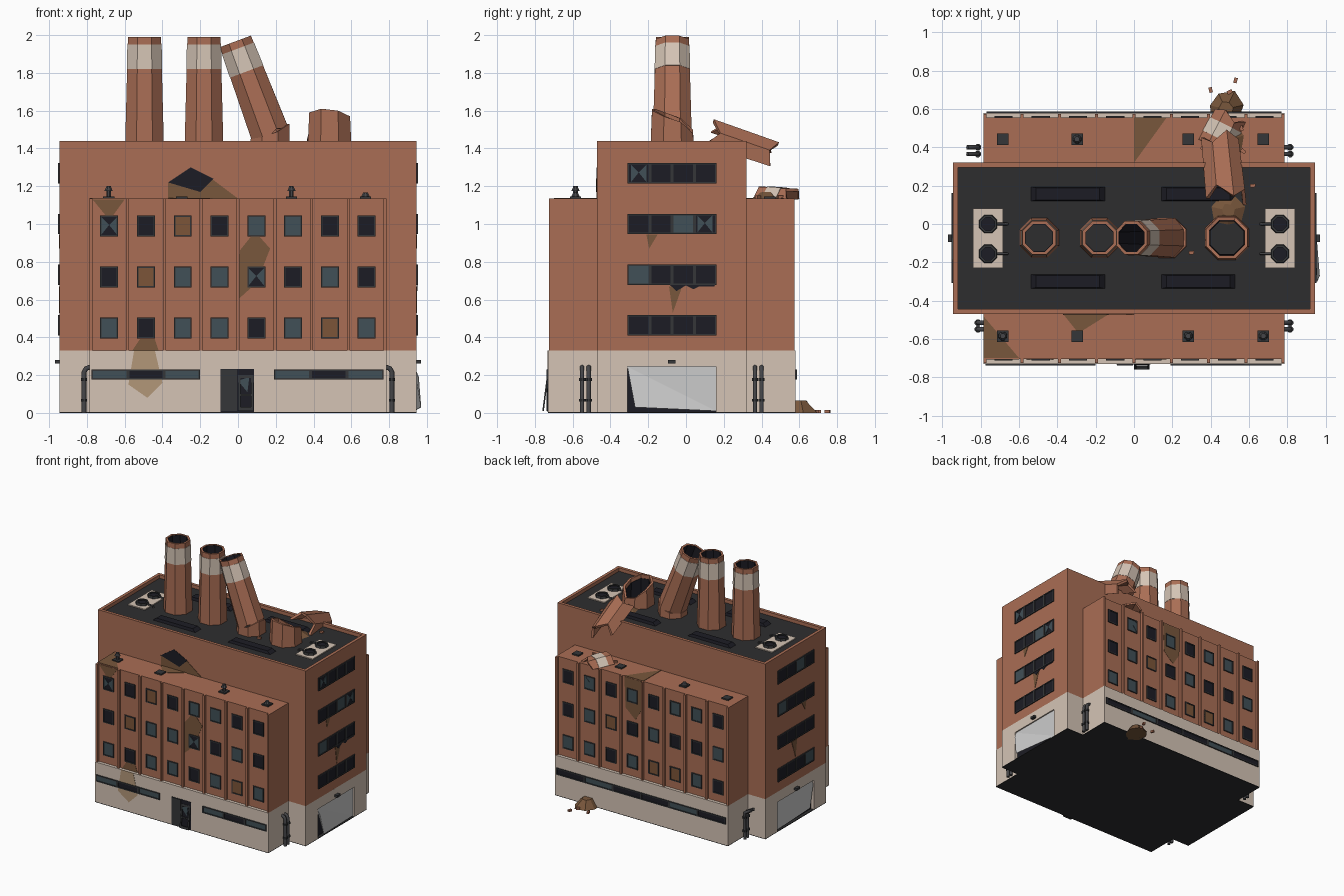
import bpy, bmesh, math, random
from mathutils import Vector, Matrix

if "Cube" in bpy.data.objects:
    bpy.data.objects.remove(bpy.data.objects["Cube"])

random.seed(4)
COL = dict(brick=(.40, .155, .09), cream=(.66, .55, .46), roof=(.027, .027, .028), frame=(.035, .037, .04),
           dark=(.012, .012, .018), glass=(.053, .08, .095), board=(.20, .09, .04), stain=(.19, .095, .045),
           tan=(.45, .31, .19), metal=(.06, .06, .065))
MAT = {}
for k, c in COL.items():
    MAT[k] = bpy.data.materials.new(k)
    MAT[k].diffuse_color = (*c, 1)
PARTS = {}


def part(name, mat):
    return PARTS.setdefault(name, (bmesh.new(), mat))[0]


def box(name, mat, x0, x1, y0, y1, z0, z1, rot=None):
    c = Vector((x0 + x1, y0 + y1, z0 + z1)) / 2
    s = Matrix.Diagonal((abs(x1 - x0), abs(y1 - y0), abs(z1 - z0), 1))
    bmesh.ops.create_cube(part(name, mat), size=1, matrix=Matrix.Translation(c) @ (rot or Matrix()) @ s)


# wall mappings: (u along wall, v up, d outwards) -> world
WALL = dict(front=lambda u, v, d: (u, -.705 - d, v), back=lambda u, v, d: (u, .555 + d, v),
            right=lambda u, v, d: (.945 + d, u, v), left=lambda u, v, d: (-.945 - d, u, v),
            main=lambda u, v, d: (u, -.47 - d, v), top=lambda u, v, d: (u, v, 1.135 + d))


def wbox(name, mat, wall, u0, u1, v0, v1, d0, d1):
    a, b = WALL[wall](u0, v0, d0), WALL[wall](u1, v1, d1)
    box(name, mat, a[0], b[0], a[1], b[1], a[2], b[2])


def plate(name, mat, wall, pts, d=.003):
    # thin flat polygon on a wall; points may carry their own depth
    bm = part(name, mat)
    n = len(pts)
    lo, hi = [[bm.verts.new(WALL[wall](p[0], p[1], (p[2] if len(p) > 2 else d) - o)) for p in pts] for o in (.003, 0)]
    bm.faces.new(lo)
    bm.faces.new(hi[::-1])
    for i in range(n):
        bm.faces.new((lo[i], lo[(i + 1) % n], hi[(i + 1) % n], hi[i]))


def shell(name, mat, M, r0, r1, z0, z1, t=.014, top=None, bot=None, arc=8):
    # octagonal tube or part of one, with optional jagged ends
    bm = part(name, mat)
    rows = []
    for i in range(8 if arc == 8 else arc + 1):
        a = (i + .5) * math.pi / 4
        zt, zb = z1 + (top[i] if top else 0), z0 + (bot[i] if bot else 0)
        rows.append([bm.verts.new(M @ Vector((r * math.cos(a), r * math.sin(a), z)))
                     for r, z in ((r0, zb), (r1, zt), (r1 - t, zt), (r0 - t, zb))])
    for i in range(arc):
        p, q = rows[i], rows[(i + 1) % len(rows)]
        for k in range(4):
            bm.faces.new((p[k], q[k], q[(k + 1) % 4], p[(k + 1) % 4]))
    if arc < 8:
        bm.faces.new(rows[0])
        bm.faces.new(rows[-1][::-1])


def pan(name, mat, x, y, z, r, h, r2=None, n=8):
    bmesh.ops.create_cone(part(name, mat), cap_ends=True, segments=n, radius1=r, radius2=r if r2 is None else r2,
                          depth=h, matrix=Matrix.Translation((x, y, z + h / 2)) @ Matrix.Rotation(math.pi / n, 4, 'Z'))


def pipe(name, pts, r=.013):
    cu = bpy.data.curves.new(name, 'CURVE')
    cu.dimensions, cu.bevel_depth, cu.bevel_resolution, cu.use_fill_caps = '3D', r, 1, True
    sp = cu.splines.new('POLY')
    sp.points.add(len(pts) - 1)
    for q, p in zip(sp.points, pts):
        q.co = (*p, 1)
    cu.materials.append(MAT['metal'])
    bpy.context.collection.objects.link(bpy.data.objects.new(name, cu))


# main block, with garage recesses in the two end walls
box('main_walls', 'brick', -.945, .945, -.47, .32, .33, 1.405)
box('base', 'cream', -.915, .915, -.47, .32, .005, .33)
box('floor_slab', 'roof', -.945, .945, -.47, .32, 0, .005)
for w in ('left', 'right'):
    for u0, u1, v0, v1 in ((-.47, -.31, .005, .33), (.16, .32, .005, .33), (-.31, .16, .245, .33)):
        wbox('base', 'cream', w, u0, u1, v0, v1, -.03, 0)
    wbox('garage_opening', 'dark', w, -.31, .16, .005, .245, -.03, -.026)
    out = .025 if w == 'right' else -.005
    plate('garage_door', None, w, [(-.31, .245, -.01), (.16, .245, -.01), (.16, .01, -.01)])
    plate('garage_door', None, w, [(-.31, .245, -.01), (.16, .01, -.01), (-.27, .03, out), (-.30, .19, out / 2)])
    wbox('garage_lamp', 'frame', w, -.095, -.055, .262, .28, 0, .025)
# roof deck and parapet
box('roof_deck', 'roof', -.92, .92, -.445, .295, 1.405, 1.412)
for s in (-1, 1):
    box('parapet', 'brick', s * .945, s * .92, -.47, .32, 1.405, 1.44)
    y = -.075 + s * .395
    box('parapet', 'brick', -.92, .92, y, y - s * .025, 1.405, 1.44)

# front and back wings with piers
for y0, y1, yb, yp in ((-.705, -.47, -.73, -.725), (.32, .555, .58, .575)):
    f = yb < 0
    box('wing_walls', 'brick', -.787, .787, y0, y1, .33, 1.135)
    ys = (yb, -.47) if f else (.32, yb)
    box('wing_base', 'cream', -.787, .787, *ys, .005, .33)
    box('floor_slab', 'roof', -.787, .787, *ys, 0, .005)
    for i in range(9):
        x = -.779 + i * .19475
        box('piers', 'brick', x - .008, x + .008, min(yp, y0 if f else y1), max(yp, y0 if f else y1), .33, 1.135)

# wing windows: D dark, G glass, B boarded
KIND = dict(D=('dark_panes', 'dark'), G=('glass_panes', 'glass'), B=('boards', 'board'))


def window(wall, u, v, w, h, kind, d=0):
    wbox('window_panes_' + kind, KIND[kind][1], wall, u - w / 2, u + w / 2, v - h / 2, v + h / 2, d, d + .003)
    for s in (-1, 1):
        wbox('window_frames', 'frame', wall, u + s * w / 2, u + s * (w / 2 - .008), v - h / 2, v + h / 2, d, d + .008)
        wbox('window_frames', 'frame', wall, u - w / 2, u + w / 2, v + s * h / 2, v + s * (h / 2 - .008), d, d + .008)


for wall, rows in (('front', ('DDBDGGDD', 'DBGGDDGD', 'GDGGDGBG')), ('back', ('DGGDGDGD', 'GDDGDBGD', 'DGBBGDGG'))):
    for r, row in enumerate(rows):
        for c, k in enumerate(row):
            window(wall, -.682 + c * .19475, .99 - r * .27, .095, .112, k)
# end wall window bands
for wall, rows in (('right', ('DDDD', 'DDGD', 'GDDD', 'DDDD')), ('left', ('DGDD', 'DDDG', 'DDDD', 'GDDD'))):
    for r, row in enumerate(rows):
        for c, k in enumerate(row):
            window(wall, -.25 + c * .1175, 1.268 - r * .268, .1175, .108, k)
# base window strips
for wall, u0, u1 in (('front', -.775, -.2), ('front', .19, .77), ('back', -.77, 0), ('back', 0, .77)):
    for i in range(3):
        w = (u1 - u0) / 3
        window(wall, u0 + w * (i + .5), .203, w, .055, 'DGD'[i] if wall == 'back' else 'GDG'[i], .025)

# broken glass shards
for wall, u, v in (('front', -.682, .99), ('front', .097, .72), ('right', -.25, 1.268), ('right', .1, 1.0), ('back', .48, .99)):
    for s in (-1, 1):
        plate('glass_shards', 'glass', wall, [(u + s * .04, v - .045), (u + s * .04, v + .045), (u, v + .005)], .006)
plate('jagged_sill', 'dark', 'right', [(-.1, .69), (.16, .69), (.15, .67), (.07, .67), (.04, .655), (0, .675), (-.05, .645)], .005)

# front doors: one hung, one leaning out with broken panes
wbox('doorway', 'dark', 'front', -.092, .085, .005, .232, .02, .028)
wbox('door_left', 'frame', 'front', -.09, -.005, .01, .23, .028, .033)
tilt = Matrix.Rotation(-.13, 4, 'X')
for x0, x1, z0, z1 in ((0, .012, .01, .2), (.07, .082, .01, .2), (.012, .07, .01, .03), (.012, .07, .09, .1), (.012, .07, .185, .2)):
    yy = -.758 + .13 * (z0 + z1) / 2
    box('door_leaning', 'frame', x0, x1, yy - .004, yy + .004, z0, z1, tilt)
plate('door_shards', 'glass', 'front', [(.0, .17), (.05, .11), (.06, .19)], .031)

# hole high in the front wall, and grime patches
plate('wall_hole', 'dark', 'main', [(-.37, 1.22), (-.25, 1.3), (-.13, 1.24), (-.2, 1.17)], .006)
plate('stains', 'stain', 'main', [(-.37, 1.135), (-.37, 1.22), (-.14, 1.24), (0, 1.135)])
plate('stains', 'stain', 'front', [(0, .6), (.01, .86), (.09, .96), (.17, .87), (.1, .69)], .002)
plate('stains', 'stain', 'front', [(-.77, 1.13), (-.6, 1.13), (-.68, 1.02)], .002)
plate('base_stain', 'tan', 'front', [(-.58, .15), (-.48, .08), (-.4, .16), (-.44, .33), (-.55, .33)], .027)
plate('stains', 'stain', 'front', [(-.56, .33), (-.52, .39), (-.44, .39), (-.42, .33)], .002)
plate('stains', 'stain', 'back', [(0, 1.13), (.17, 1.13), (.16, .88), (.07, .8), (.01, .9)], .002)
for pts in ([(-.787, -.48), (-.787, -.7), (-.6, -.7)], [(-.37, -.47), (-.13, -.47), (-.29, -.57)], [(0, .555), (.17, .555), (0, .32)]):
    plate('stains', 'stain', 'top', pts)
for w in ('right', 'left'):
    plate('stains', 'stain', w, [(-.09, .67), (-.02, .67), (-.07, .53)])
    plate('stains', 'stain', w, [(-.21, .945), (-.15, .945), (-.195, .87)])

# chimneys
BR = 'brick'


def chimney(name, M, h, bot=None):
    r = lambda z: .111 - .016 * z / h
    shell(name, BR, M, .111, .095, 0, h, .016, bot=bot)
    shell(name + '_band', 'cream', M, r(h - .17) + .002, r(h - .04) + .002, h - .17, h - .04, .01)
    shell(name + '_liner', 'dark', M, .096, .08, 0 if not bot else .08, h - .004, .004)


T = Matrix.Translation
chimney('chimney_1', T((-.495, -.072, 1.41)), .58)
chimney('chimney_2', T((-.18, -.072, 1.41)), .58)
chimney('chimney_leaning', T((.17, -.072, 1.475)) @ Matrix.Rotation(math.radians(-20.5), 4, 'Y'), .525,
        [.02, -.02, .01, -.01, 0, -.02, .015, 0])
shell('leaning_stub', BR, T((.17, -.072, 1.41)), .113, .111, 0, .05, top=[.06, .02, 0, -.01, -.01, 0, .03, .07])
shell('chimney_stump', BR, T((.485, -.072, 1.41)), .125, .117, 0, .13, .018, top=[0, -.06, -.04, .02, .05, .07, .06, .03])
shell('stump_liner', 'dark', T((.485, -.072, 1.41)), .104, .097, 0, .1, .004, top=[0, -.05, -.04, .02, .05, .07, .06, .03])


def axis(a, b):
    d = Vector(b) - Vector(a)
    return T(a) @ d.to_track_quat('Z', 'Y').to_matrix().to_4x4(), d.length


# fallen chimney pieces: one over the parapet, one on the back wing
M, L = axis((.48, .13, 1.45), (.45, .43, 1.35))
shell('fallen_shell', BR, M, .112, .105, 0, L, .02, top=[.02, -.03, .03, -.01, .02], bot=[0, .05, -.02, .03, -.03], arc=4)
M, L = axis((.42, .4, 1.105), (.5, .56, 1.1))
shell('fallen_tip', BR, M, .1, .094, 0, L, .016, top=[0, .02, -.02, .01], arc=3)
shell('fallen_tip_band', 'cream', M, .102, .099, .05, .13, .01, arc=3)


# rubble mounds and loose bricks
def mound(name, x, y, z, r, h):
    bm = part(name, 'stain')
    old = set(bm.verts)
    pan(name, 'stain', x, y, z, r, h, r * .4, 7)
    for v in set(bm.verts) - old:
        k = random.uniform(.8, 1.1)
        v.co.x, v.co.y = x + (v.co.x - x) * k, y + (v.co.y - y) * k


mound('wing_rubble', .48, .44, 1.135, .11, .035)
mound('roof_rubble', .49, .07, 1.41, .09, .03)
mound('ground_rubble', .48, .6, 0, .1, .065)
for x, y, z in ((.4, .7, 0), (.53, .75, 0), (.5, .69, 0), (.36, .4, 1.135), (.57, .38, 1.135), (.62, .2, 1.41), (.3, -.15, 1.41), (.56, .5, 1.135)):
    box('loose_bricks', BR, x - .014, x + .014, y - .009, y + .009, z, z + .016, Matrix.Rotation(random.uniform(0, 3), 4, 'Z'))

# skylights on the main roof
for x in (-.345, .335):
    for y in (-.3, .157):
        bm = part('skylights', 'dark' if x < 0 else 'roof')
        bmesh.ops.create_cone(bm, cap_ends=True, segments=4, radius1=.707, radius2=.6, depth=1,
                              matrix=T((x, y, 1.422)) @ Matrix.Diagonal((.39, .075, .024, 1)) @ Matrix.Rotation(math.pi / 4, 4, 'Z'))
# fan units
for s in (-1, 1):
    box('fan_pads', 'cream', s * .84, s * .685, -.23, .08, 1.41, 1.42)
    for y in (0, -.155):
        shell('fan_rings', 'frame', T((s * .762, y, 1.42)), .052, .048, 0, .018, .012)
        pan('fan_hubs', 'dark', s * .762, y, 1.42, .04, .008)
        pipe('fan_pipe', [(s * .72, y, 1.426), (s * .665, y, 1.426), (s * .66, y, 1.412)], .007)
# wing roof vents
for i, x in enumerate((-.685, -.297, .283, .675)):
    for y in (-.585, .443):
        box('vent_boxes', 'frame', x - .03, x + .03, y - .03, y + .03, 1.135, 1.146)
        h = (.052, 0, .052, .02)[i] if y < 0 else 0
        if h or (y > 0 and i == 1):
            pan('vent_stacks', 'metal', x, y, 1.14, .013, h + .008)
            pan('vent_caps', 'metal', x, y, 1.135 + max(h - .012, .01), .024, .02, .014)
# drain pipes at the wing corners
for s in (-1, 1):
    for y in (-.55, -.515, .365, .4):
        x = s * .815
        end = [(-.87, y, .245)] if s < 0 and y > 0 else [(s * .805, y, .235), (s * .775, y, .245)]
        pipe('drain_pipe', [(x, y, 0), (x, y, .215)] + end)
        for z in (.06, .17):
            pan('pipe_collars', 'frame', x, y, z, .018, .014)

# finish meshes
for name, (bm, mat) in PARTS.items():
    bmesh.ops.recalc_face_normals(bm, faces=bm.faces)
    me = bpy.data.meshes.new(name)
    bm.to_mesh(me)
    bm.free()
    if mat:
        me.materials.append(MAT[mat])
    bpy.context.collection.objects.link(bpy.data.objects.new(name, me))

for m in bpy.data.materials:
    if m.users and not m.is_grease_pencil:
        m.use_nodes = True
        m.node_tree.nodes["Principled BSDF"].inputs["Base Color"].default_value = m.diffuse_color
